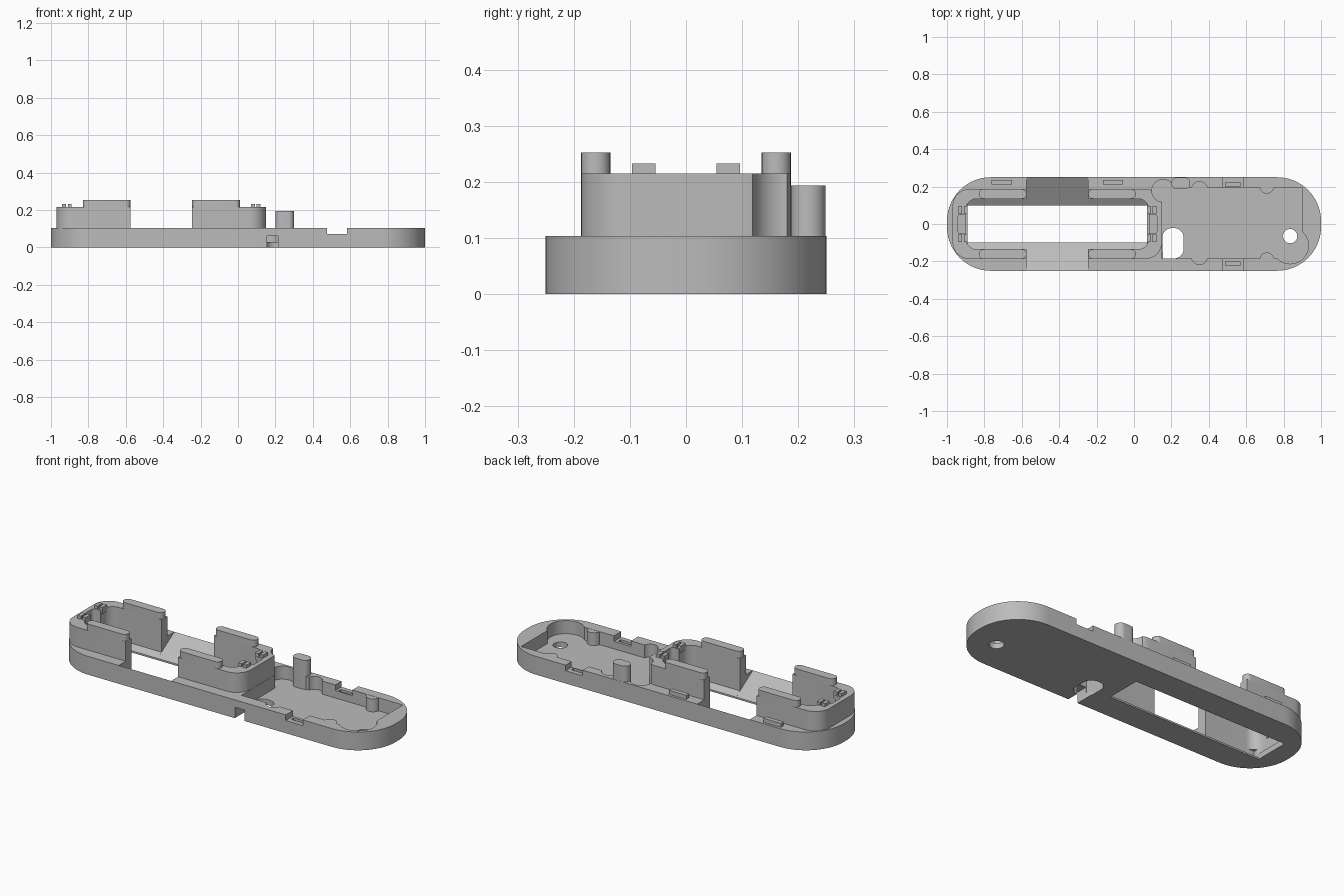
import bpy, bmesh, math
from mathutils import Vector

cube = bpy.data.objects.get("Cube")
if cube:
    bpy.data.objects.remove(cube, do_unlink=True)

grey = bpy.data.materials.new("plain_grey")
grey.use_nodes = True
colour = (0.5, 0.5, 0.5, 1)
grey.diffuse_color = colour
grey.node_tree.nodes["Principled BSDF"].inputs["Base Color"].default_value = colour

RIM, FLOOR, WALL, MID = 0.104, 0.03, 0.215, -0.41


def rounded(x0, x1, y0, y1, r, steps=12):
    """Outline of a rounded rectangle."""
    pts = []
    corners = ((x1 - r, y1 - r), (x0 + r, y1 - r), (x0 + r, y0 + r), (x1 - r, y0 + r))
    for i, (cx, cy) in enumerate(corners):
        for k in range(steps + 1):
            a = math.pi / 2 * (i + k / steps)
            pts.append((cx + r * math.cos(a), cy + r * math.sin(a)))
    return pts


def circle(cx, cy, r, n=32):
    return [(cx + r * math.cos(math.tau * i / n), cy + r * math.sin(math.tau * i / n)) for i in range(n)]


def prism(name, pts, a, b, along_x=False):
    """Extrude an outline upward, or a y-z section along x."""
    bm = bmesh.new()
    place = (lambda p: (a, p[0], p[1])) if along_x else (lambda p: (p[0], p[1], a))
    face = bm.faces.new([bm.verts.new(place(p)) for p in pts])
    out = bmesh.ops.extrude_face_region(bm, geom=[face])
    step = Vector((b - a, 0, 0)) if along_x else Vector((0, 0, b - a))
    bmesh.ops.translate(bm, vec=step, verts=[v for v in out["geom"] if isinstance(v, bmesh.types.BMVert)])
    bmesh.ops.remove_doubles(bm, verts=bm.verts, dist=1e-5)
    bmesh.ops.recalc_face_normals(bm, faces=bm.faces)
    mesh = bpy.data.meshes.new(name)
    bm.to_mesh(mesh)
    bm.free()
    mesh.materials.append(grey)
    ob = bpy.data.objects.new(name, mesh)
    bpy.context.collection.objects.link(ob)
    return ob


def box(name, x0, x1, y0, y1, z0, z1):
    return prism(name, [(x0, y0), (x1, y0), (x1, y1), (x0, y1)], z0, z1)


def combine(target, tool, operation="DIFFERENCE"):
    tool.hide_render = True
    mod = target.modifiers.new("combine", "BOOLEAN")
    mod.operation, mod.solver, mod.object = operation, "EXACT", tool
    bpy.context.view_layer.objects.active = target
    bpy.ops.object.modifier_apply(modifier=mod.name)
    bpy.data.objects.remove(tool, do_unlink=True)


# Base plate with the upright collar
base = prism("base_and_collar", rounded(-1, 1, -0.25, 0.25, 0.235, 20), 0, RIM)
combine(base, prism("collar", rounded(-0.97, 0.15, -0.187, 0.187, 0.09), 0.05, WALL), "UNION")

# Window through the collar, with sloping sides below
combine(base, prism("pocket", rounded(-0.9, 0.08, -0.135, 0.135, 0.06), 0.032, 0.4))
slope = [(-0.1, -0.05), (0.1, -0.05), (0.1, 0.01), (0.134, 0.032),
         (0.134, 0.06), (-0.134, 0.06), (-0.134, 0.032), (-0.1, 0.01)]
combine(base, prism("window", slope, -0.89, 0.07, True))

# Wide ramps in the gap of the collar
ramp = [(-0.1, -0.05), (0.1, -0.05), (0.1, 0.01), (0.27, 0.1165),
        (0.27, 0.4), (-0.27, 0.4), (-0.27, 0.1165), (-0.1, 0.01)]
combine(base, prism("gap", ramp, -0.575, -0.245, True))

# Shallow recesses in the collar ends
for side in (-1, 1):
    x = MID + side * 0.49
    combine(base, prism("end_recess", rounded(x - 0.045, x + 0.045, -0.05, 0.05, 0.02), 0.1, 0.4))

# Tray with its round bulges
combine(base, box("tray", 0.151, 0.9, -0.185, 0.195, FLOOR, 0.4))
for x, y, r in ((0.35, 0.185, 0.042), (0.35, -0.175, 0.042), (0.835, -0.115, 0.098), (0.155, 0.178, 0.06)):
    combine(base, prism("bulge", circle(x, y, r), FLOOR, 0.4))

# Floor openings
combine(base, prism("floor_hole", circle(0.835, -0.065, 0.038), -0.1, 0.06))
combine(base, prism("floor_slot", rounded(0.152, 0.265, -0.184, -0.022, 0.05), -0.1, 0.06))
combine(base, box("front_notch", 0.155, 0.215, -0.3, -0.12, -0.1, 0.062))

# Rim notches and their small catch slots
combine(base, box("rim_notch", 0.475, 0.582, -0.3, 0.3, 0.072, 0.4))
for side in (-1, 1):
    y = side * 0.212
    combine(base, box("catch_slot", 0.49, 0.566, y - 0.011, y + 0.011, 0.055, 0.2))

# Raised collar guides
parts = [base]
for sx in (-1, 1):
    for sy in (-1, 1):
        xs = sorted((MID + sx * 0.165, MID + sx * 0.42))
        ys = sorted((sy * 0.135, sy * 0.187))
        parts.append(prism("collar_guide", rounded(*xs, *ys, 0.025, 6), WALL, 0.252))
        # Pairs of teeth on the collar ends
        for d in (0.49, 0.52):
            x, y = MID + sx * d, sy * 0.075
            parts.append(box("collar_tooth", x - 0.01, x + 0.01, y - 0.021, y + 0.021, WALL - 0.02, 0.233))

# Bosses on the tray walls
for y in (0.2, -0.19):
    parts.append(prism("tray_boss", circle(0.71, y, 0.038), FLOOR - 0.01, RIM - 0.001))

# Tall locating post
parts.append(prism("locating_post", rounded(0.2, 0.3, 0.187, 0.249, 0.03, 8), FLOOR, 0.194))

# Tabs on the back rim
for x in (-0.707, -0.113):
    parts.append(box("rim_tab", x - 0.054, x + 0.054, 0.211, 0.236, RIM - 0.02, 0.127))

for ob in parts:
    bpy.ops.object.select_all(action="DESELECT")
    ob.select_set(True)
    bpy.context.view_layer.objects.active = ob
    bpy.ops.object.shade_smooth_by_angle(angle=math.radians(30))
